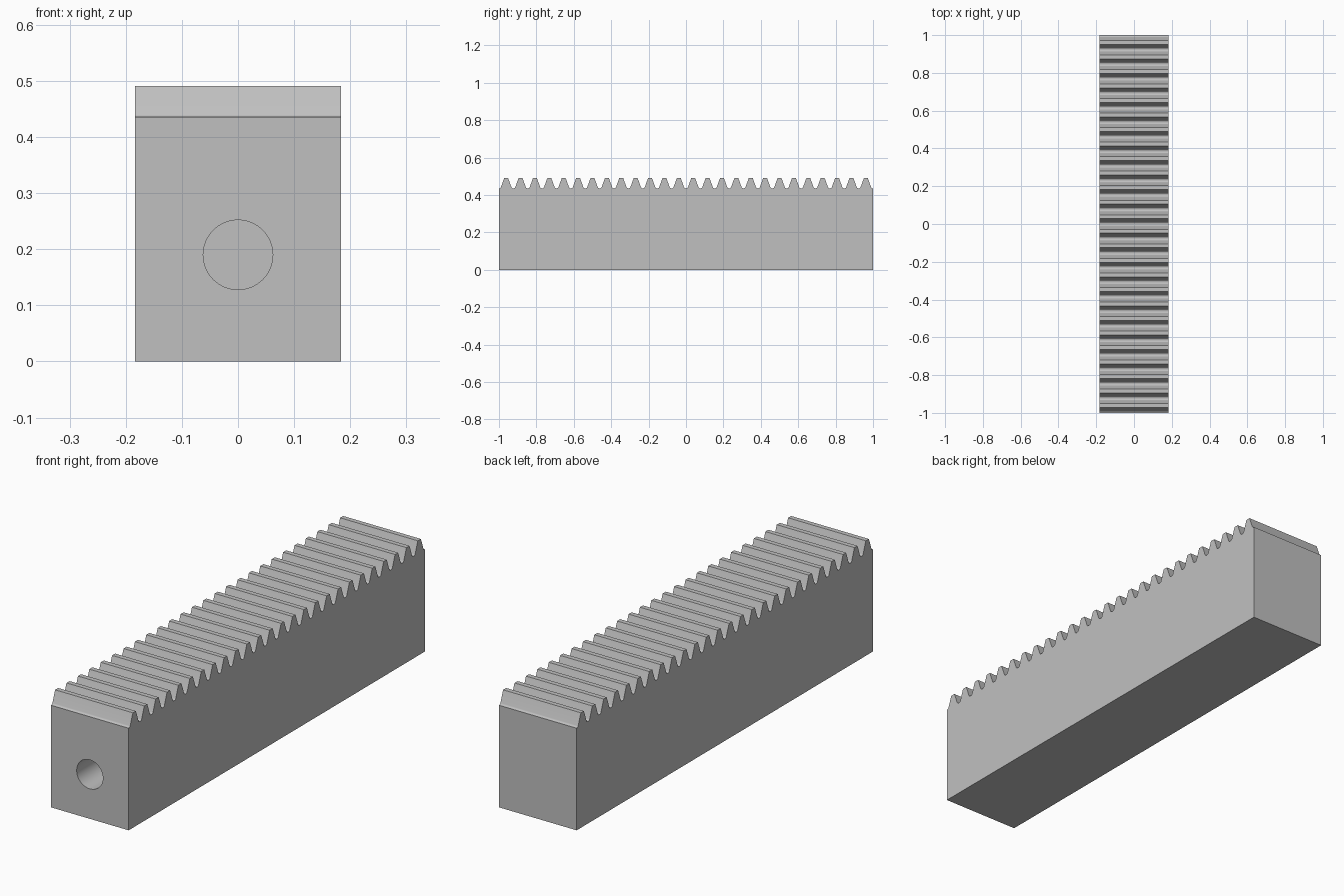
import bpy, bmesh, math
from mathutils import Matrix

if "Cube" in bpy.data.objects:
    bpy.data.objects.remove(bpy.data.objects["Cube"])

# Main dimensions, derived from the gear module
TEETH = 26
PITCH = 2.0 / TEETH
MODULE = PITCH / math.pi
HALF_WIDTH = 7.5 * MODULE
TOP = 0.491
ROOT = TOP - 2.25 * MODULE
SLOPE = math.radians(20)
TIP_HALF = PITCH / 4 - MODULE * math.tan(SLOPE)
ROOT_HALF = PITCH / 4 + 1.25 * MODULE * math.tan(SLOPE)
FILLET = 0.38 * MODULE
STEPS = 6


def half_tooth():
    """Points from the valley to the tip, relative to the tooth centre."""
    turn = math.pi / 2 - SLOPE
    start = -ROOT_HALF - FILLET * math.tan(turn / 2)
    points = []
    for i in range(STEPS + 1):
        a = turn * i / STEPS
        points.append((start + FILLET * math.sin(a),
                       ROOT + FILLET * (1 - math.cos(a))))
    points.append((-TIP_HALF, TOP))
    return points


# Side profile: bottom corners and a row of mirrored teeth
rising = half_tooth()
tooth = rising + [(-y, z) for y, z in reversed(rising)]
profile = [(1, 0), (-1, 0), (-1, ROOT)]
for n in range(TEETH):
    centre = -1 + PITCH * (n + 0.5)
    profile += [(centre + y, z) for y, z in tooth]
profile.append((1, ROOT))

# Rack body, extruded across its width
bm = bmesh.new()
face = bm.faces.new([bm.verts.new((-HALF_WIDTH, y, z)) for y, z in profile])
result = bmesh.ops.extrude_face_region(bm, geom=[face])
moved = [v for v in result["geom"] if isinstance(v, bmesh.types.BMVert)]
bmesh.ops.translate(bm, verts=moved, vec=(2 * HALF_WIDTH, 0, 0))
bmesh.ops.recalc_face_normals(bm, faces=bm.faces)
mesh = bpy.data.meshes.new("toothed_rack")
bm.to_mesh(mesh)
bm.free()
rack = bpy.data.objects.new("toothed_rack", mesh)
bpy.context.collection.objects.link(rack)

# Plain grey metal
grey = bpy.data.materials.new("grey_metal")
grey.use_nodes = True
colour = (0.53, 0.53, 0.53, 1)
grey.diffuse_color = colour
grey.node_tree.nodes["Principled BSDF"].inputs["Base Color"].default_value = colour
mesh.materials.append(grey)

# Blind mounting hole in the front end
DEPTH = 0.35
bpy.ops.mesh.primitive_cylinder_add(
    vertices=64, radius=0.062, depth=2 * DEPTH,
    location=(0, -1, 0.19), rotation=(math.pi / 2, 0, 0))
cutter = bpy.context.object
cutter.name = "hole_cutter"
cutter.data.materials.append(grey)
hole = rack.modifiers.new("mounting_hole", "BOOLEAN")
hole.operation = "DIFFERENCE"
hole.solver = "EXACT"
hole.object = cutter

# Apply the hole, drop the cutter, and smooth only the rounded surfaces
bpy.ops.object.select_all(action="DESELECT")
rack.select_set(True)
bpy.context.view_layer.objects.active = rack
bpy.ops.object.modifier_apply(modifier=hole.name)
bpy.data.objects.remove(cutter)
bpy.ops.object.shade_smooth_by_angle(angle=math.radians(30))
